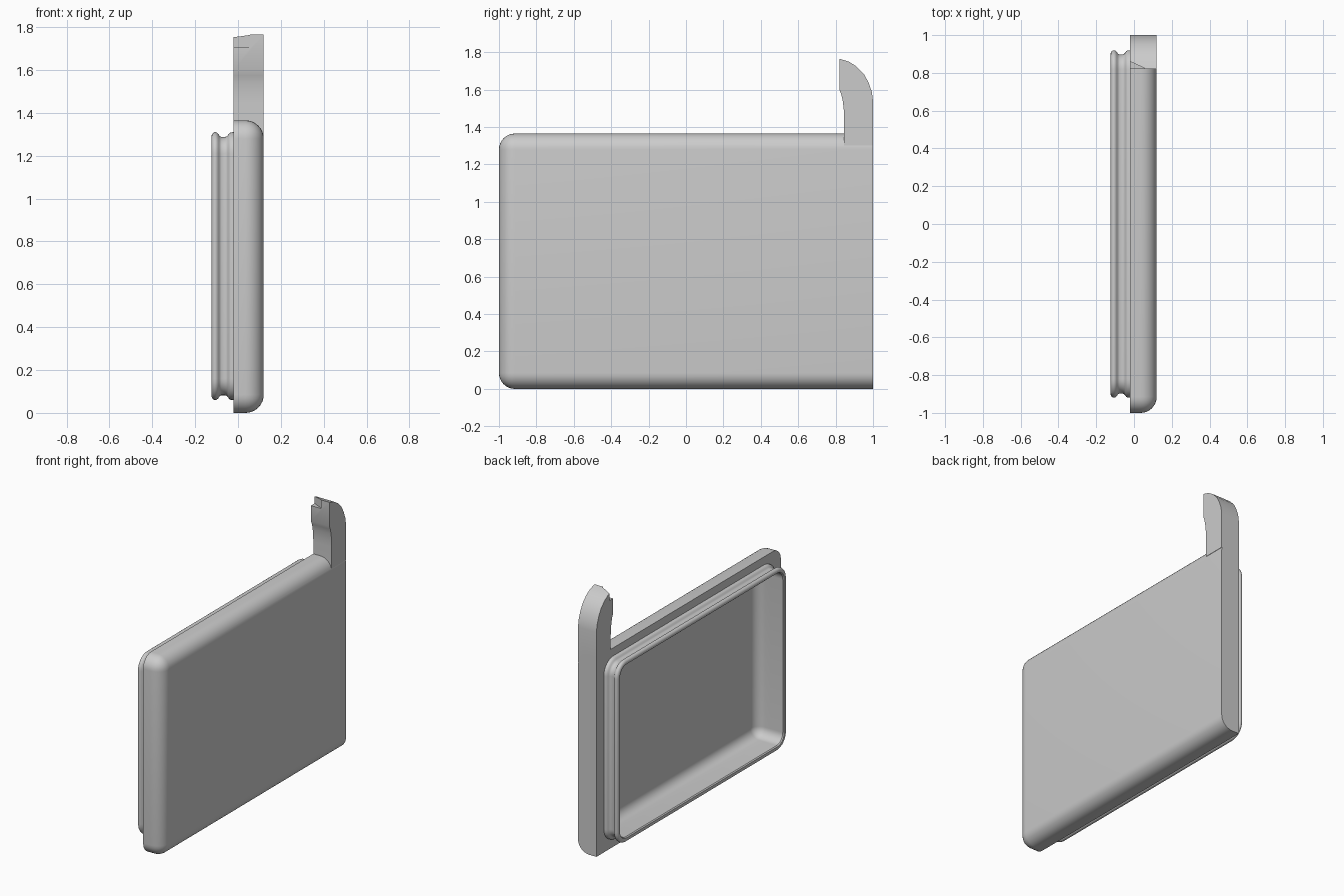
import bpy, bmesh, math

cube = bpy.data.objects.get("Cube")
if cube:
    bpy.data.objects.remove(cube, do_unlink=True)

GREY = (0.6, 0.6, 0.6, 1)
mat = bpy.data.materials.new("plain grey")
mat.use_nodes = True
mat.diffuse_color = GREY
mat.node_tree.nodes["Principled BSDF"].inputs["Base Color"].default_value = GREY

BACK_X, FACE_X = -0.02, 0.12      # thickness of the panel
HEIGHT, MID_Z = 1.365, 0.685
RIM_Y, RIM_Z, RIM_R = 0.92, 0.625, 0.1   # half sizes and corner radius of the rim
WALL, FLOOR_X, FILLET = 0.035, 0.085, 0.065


def finish(bm, name):
    bmesh.ops.recalc_face_normals(bm, faces=bm.faces[:])
    me = bpy.data.meshes.new(name)
    bm.to_mesh(me)
    bm.free()
    me.materials.append(mat)
    ob = bpy.data.objects.new(name, me)
    bpy.context.collection.objects.link(ob)
    return ob


def activate(ob):
    bpy.ops.object.select_all(action='DESELECT')
    ob.select_set(True)
    bpy.context.view_layer.objects.active = ob


def combine(ob, other, operation):
    """Boolean another part into ob, then discard the other part."""
    activate(ob)
    mod = ob.modifiers.new("combine", 'BOOLEAN')
    mod.object, mod.operation, mod.solver = other, operation, 'EXACT'
    bpy.ops.object.modifier_apply(modifier=mod.name)
    bpy.data.objects.remove(other, do_unlink=True)


def extrude(points, axis, start, end, name):
    """Extrude an outline along x (points are y, z) or z (points are x, y)."""
    bm = bmesh.new()
    place = (lambda p, t: (t, *p)) if axis == 'x' else (lambda p, t: (*p, t))
    a, b = ([bm.verts.new(place(p, t)) for p in points] for t in (start, end))
    bm.faces.new(a)
    bm.faces.new(b)
    for i in range(len(a)):
        j = (i + 1) % len(a)
        bm.faces.new((a[i], a[j], b[j], b[i]))
    return finish(bm, name)


def loft(profile, name, closed):
    """Sweep (x, inset) pairs round a rounded rectangle; closed makes a ring."""
    bm = bmesh.new()
    rings = []
    for x, inset in profile:
        r = max(RIM_R - inset, 0.006)
        ring = []
        for k, (sy, sz) in enumerate(((1, 1), (-1, 1), (-1, -1), (1, -1))):
            for i in range(9):
                a = math.radians(90 * k + 90 * i / 8)
                ring.append(bm.verts.new((x,
                            sy * (RIM_Y - inset - r) + r * math.cos(a),
                            MID_Z + sz * (RIM_Z - inset - r) + r * math.sin(a))))
        rings.append(ring)
    pairs = list(zip(rings, rings[1:]))
    if closed:
        pairs.append((rings[-1], rings[0]))
    else:
        bm.faces.new(rings[0])
        bm.faces.new(rings[-1])
    for a, b in pairs:
        for i in range(len(a)):
            j = (i + 1) % len(a)
            bm.faces.new((a[i], a[j], b[j], b[i]))
    return finish(bm, name)


# Panel: a slab rounded on its outer face and front corners, square at the back
bm = bmesh.new()
bmesh.ops.create_cube(bm, size=1)
for v in bm.verts:
    v.co = (FACE_X if v.co.x > 0 else BACK_X, 2 * v.co.y, HEIGHT * (v.co.z + 0.5))


def rounded(edge):
    a, b = (v.co for v in edge.verts)
    on_face = min(a.x, b.x) > 0
    on_back = min(a.y, b.y) > 0
    front_corner = abs(a.x - b.x) > 0.01 and max(a.y, b.y) < 0
    return (on_face and not on_back) or front_corner


bmesh.ops.bevel(bm, geom=[e for e in bm.edges if rounded(e)], offset=0.085,
                segments=8, profile=0.5, affect='EDGES')
panel = finish(bm, "panel_with_arm")

# Arm: curved finger rising from the back corner
outline = [(0.845, 1.30), (1, 1.30), (1, 1.54), (0.993, 1.59), (0.975, 1.64),
           (0.95, 1.685), (0.91, 1.725), (0.87, 1.75), (0.82, 1.765),
           (0.82, 1.60), (0.83, 1.575), (0.838, 1.54), (0.844, 1.49), (0.845, 1.45)]
combine(panel, extrude(outline, 'x', BACK_X, FACE_X, "arm"), 'UNION')

# Small wedge notch at the tip of the arm
wedge = [(-0.04, 0.869), (0.055, 0.825), (0.06, 0.80), (-0.04, 0.80)]
combine(panel, extrude(wedge, 'z', 1.705, 1.9, "notch"), 'DIFFERENCE')

# Hollow: tray cavity with a filleted floor
hollow = [(-0.2, WALL)]
for i in range(9):
    a = math.radians(90 * i / 8)
    hollow.append((FLOOR_X - FILLET + FILLET * math.sin(a),
                   WALL + FILLET * (1 - math.cos(a))))
combine(panel, loft(hollow, "hollow", False), 'DIFFERENCE')

# Rim: raised lip with grooves running round the outside
section = [(BACK_X, 0), (-0.035, 0.001), (-0.042, 0.006), (-0.047, 0.014),
           (-0.053, 0.02), (-0.062, 0.022), (-0.078, 0.022), (-0.085, 0.018),
           (-0.092, 0.008), (-0.1, 0.001), (-0.109, 0), (-0.117, 0.004),
           (-0.122, 0.011), (-0.124, 0.02), (-0.122, 0.029), (-0.115, WALL),
           (BACK_X, WALL)]
rim = loft(section, "grooved_rim", True)

for ob in (panel, rim):
    activate(ob)
    bpy.ops.object.shade_smooth_by_angle(angle=math.radians(35))
